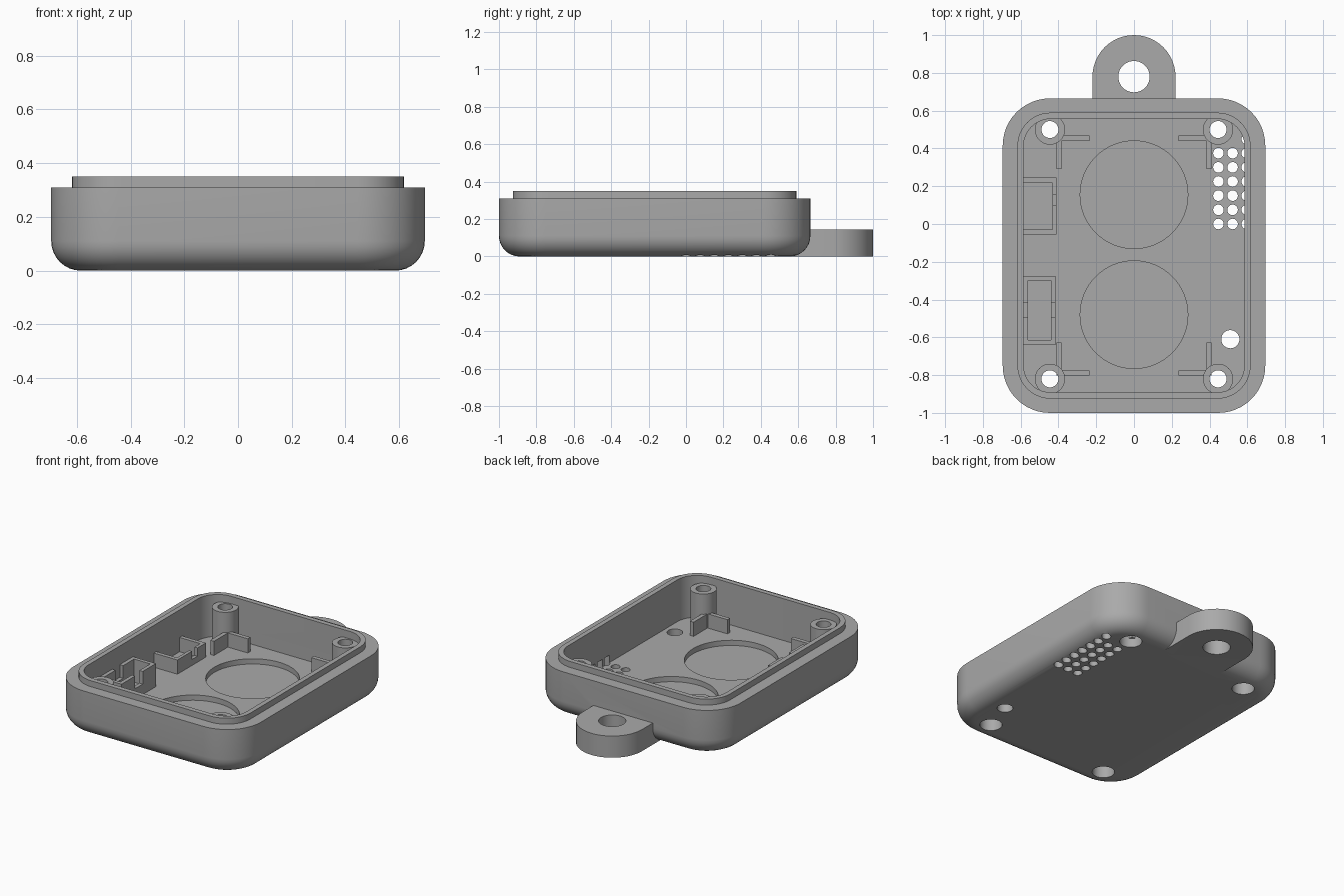
import bpy, bmesh, math
from math import sin, cos, pi

cube = bpy.data.objects.get("Cube")
if cube:
    bpy.data.objects.remove(cube, do_unlink=True)

grey = bpy.data.materials.new("plain grey")
grey.use_nodes = True
tone = (0.4, 0.4, 0.4, 1)
grey.diffuse_color = tone
grey.node_tree.nodes["Principled BSDF"].inputs["Base Color"].default_value = tone

MID = -0.1675      # y of the case centre
FLOOR = 0.07


def finish(name, bm):
    bmesh.ops.recalc_face_normals(bm, faces=bm.faces)
    me = bpy.data.meshes.new(name)
    bm.to_mesh(me)
    bm.free()
    me.materials.append(grey)
    ob = bpy.data.objects.new(name, me)
    bpy.context.collection.objects.link(ob)
    return ob


def rounded(hx, hy, r, z, n=12):
    """Rounded rectangle around the case centre."""
    pts = []
    for q, (sx, sy) in enumerate([(1, 1), (-1, 1), (-1, -1), (1, -1)]):
        for i in range(n + 1):
            a = (q + i / n) * pi / 2
            pts.append((sx * (hx - r) + r * cos(a), MID + sy * (hy - r) + r * sin(a), z))
    return pts


def disc(x, y, r, z, n=40):
    return [(x + r * cos(2 * pi * i / n), y + r * sin(2 * pi * i / n), z) for i in range(n)]


def loft(bm, rings):
    loops = [[bm.verts.new(p) for p in ring] for ring in rings]
    n = len(loops[0])
    for a, b in zip(loops, loops[1:]):
        for i in range(n):
            j = (i + 1) % n
            bm.faces.new((a[i], a[j], b[j], b[i]))
    bm.faces.new(loops[0])
    bm.faces.new(loops[-1])


def solid(name, *ring_sets):
    bm = bmesh.new()
    for rings in ring_sets:
        loft(bm, rings)
    return finish(name, bm)


def rod(x, y, r, z0, z1, n=40):
    return [disc(x, y, r, z0, n), disc(x, y, r, z1, n)]


def box(x0, x1, y0, y1, z0, z1):
    return [[(x0, y0, z), (x1, y0, z), (x1, y1, z), (x0, y1, z)] for z in (z0, z1)]


def combine(ob, other, operation):
    mod = ob.modifiers.new("cut", 'BOOLEAN')
    mod.object, mod.operation, mod.solver = other, operation, 'EXACT'
    dg = bpy.context.evaluated_depsgraph_get()
    me = bpy.data.meshes.new_from_object(ob.evaluated_get(dg))
    ob.modifiers.clear()
    ob.data = me
    bpy.data.objects.remove(other, do_unlink=True)


# Case body: filleted bottom, stepped rim lip
R = 0.11
rings = []
for i in range(9):
    a = i / 8 * pi / 2
    inset = R * (1 - sin(a))
    rings.append(rounded(0.695 - inset, 0.8325 - inset, 0.25 - inset, R * (1 - cos(a))))
rings += [rounded(0.695, 0.8325, 0.25, 0.31), rounded(0.617, 0.757, 0.175, 0.31),
          rounded(0.617, 0.757, 0.175, 0.35)]
case = solid("case_body", rings)

# Hanging lug
bm = bmesh.new()
outline = [(0.22 * cos(i * pi / 24), 0.78 + 0.22 * sin(i * pi / 24)) for i in range(25)]
outline += [(-0.22, 0.5), (0.22, 0.5)]
loft(bm, [[(x, y, z) for x, y in outline] for z in (0, 0.145)])
combine(case, finish("lug", bm), 'UNION')

# Cavity, then round recesses in the floor
combine(case, solid("cavity", [rounded(0.585, 0.724, 0.145, FLOOR),
                               rounded(0.585, 0.724, 0.145, 0.5)]), 'DIFFERENCE')
recesses = [rod(0, y, 0.285, 0.035, 0.2, 64) for y in (0.155, -0.48)]
combine(case, solid("recesses", *recesses), 'DIFFERENCE')

# Through holes: lug, screws, light hole and sound grille
POSTS = [(x, y) for x in (-0.445, 0.445) for y in (0.5, -0.82)]
holes = [rod(0, 0.78, 0.083, -0.1, 0.3), rod(0.51, -0.61, 0.048, -0.1, 0.2)]
holes += [rod(x, y, 0.068, -0.1, 0.1) for x, y in POSTS]
for col in range(3):
    for row in range(7 if col == 2 else 6):
        holes.append(rod(0.447 + 0.075 * col, 0.075 * row, 0.028, -0.1, 0.12, 20))
combine(case, solid("holes", *holes), 'DIFFERENCE')

# Screw posts, bored and counterbored
PROFILE = [(0.045, 0.3), (0.08, 0.3), (0.08, 0.06), (0.068, 0.06), (0.068, 0.12), (0.045, 0.12)]
for k, (x, y) in enumerate(POSTS):
    bm = bmesh.new()
    cols = [[bm.verts.new(p) for p in disc(x, y, r, z)] for r, z in PROFILE]
    for a, b in zip(cols, cols[1:] + cols[:1]):
        for i in range(40):
            j = (i + 1) % 40
            bm.faces.new((a[i], a[j], b[j], b[i]))
    finish(f"screw_post_{k + 1}", bm)

# L-shaped corner ribs beside the posts
LOW = FLOOR - 0.01
for sx in (-1, 1):
    for sy in (-1, 1):
        y_arm, y_end = MID + sy * 0.635, MID + sy * 0.46
        def span(a, b):
            return (min(a, b), max(a, b))
        arm_x = box(*span(sx * 0.235, sx * 0.41), *span(y_arm - sy * 0.028, y_arm), LOW, 0.165)
        arm_y = box(*span(sx * 0.383, sx * 0.41), *span(y_end, y_arm - sy * 0.028), LOW, 0.165)
        solid("corner_rib", arm_x, arm_y)

# Switch holder: three walls, notched front
switch = solid("switch_holder", box(-0.59, -0.41, -0.055, 0.245, LOW, 0.165))
combine(switch, solid("c", box(-0.7, -0.432, -0.028, 0.218, FLOOR, 0.3)), 'DIFFERENCE')
combine(switch, solid("c", box(-0.5, -0.3, 0.1, 0.157, 0.11, 0.3)), 'DIFFERENCE')

# Socket holder: four walls, notched front and back
socket = solid("socket_holder", box(-0.587, -0.415, -0.64, -0.275, LOW, 0.225))
combine(socket, solid("c", box(-0.56, -0.44, -0.615, -0.3, FLOOR, 0.3)), 'DIFFERENCE')
combine(socket, solid("c", box(-0.7, -0.3, -0.495, -0.415, 0.14, 0.3)), 'DIFFERENCE')

# Smooth curved walls, keep crisp edges
bpy.ops.object.select_all(action='DESELECT')
for ob in bpy.context.collection.objects:
    if ob.type == 'MESH' and grey.name in ob.data.materials:
        ob.select_set(True)
        bpy.context.view_layer.objects.active = ob
bpy.ops.object.shade_smooth_by_angle(angle=math.radians(30))
